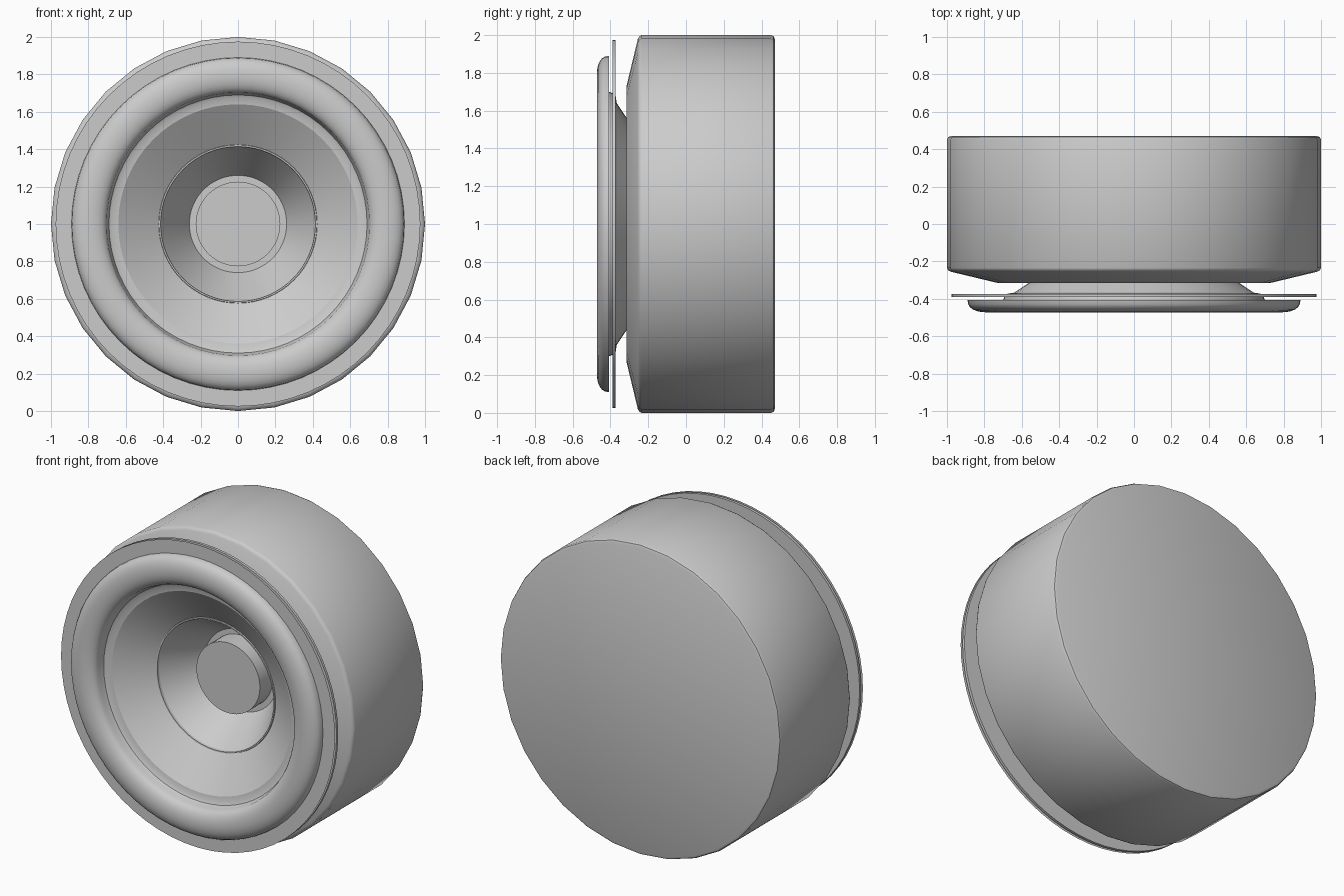
import bpy, bmesh, math

if "Cube" in bpy.data.objects:
    bpy.data.objects.remove(bpy.data.objects["Cube"])


def lathe(name, profile, sides, closed=False, angle=35):
    """Spin (radius, y) points around the horizontal axis at z = 1."""
    bm = bmesh.new()
    rings = []
    for r, y in profile:
        if r == 0:
            rings.append([bm.verts.new((0, y, 1))] * sides)
            continue
        rings.append([bm.verts.new((r * math.sin(2 * math.pi * i / sides), y,
                                    1 + r * math.cos(2 * math.pi * i / sides)))
                      for i in range(sides)])
    pairs = list(zip(rings, rings[1:]))
    if closed:
        pairs.append((rings[-1], rings[0]))
    for a, b in pairs:
        for i in range(sides):
            j = (i + 1) % sides
            corners = list(dict.fromkeys((a[i], a[j], b[j], b[i])))
            bm.faces.new(corners)
    bmesh.ops.recalc_face_normals(bm, faces=bm.faces)
    mesh = bpy.data.meshes.new(name)
    bm.to_mesh(mesh)
    bm.free()
    ob = bpy.data.objects.new(name, mesh)
    bpy.context.collection.objects.link(ob)
    bpy.ops.object.select_all(action='DESELECT')
    ob.select_set(True)
    bpy.context.view_layer.objects.active = ob
    bpy.ops.object.shade_smooth_by_angle(angle=math.radians(angle))
    return ob


# Drum housing: flat back, rounded rear edge, tapered open front
lathe("housing", [(0, 0.47), (0.98, 0.47), (0.994, 0.464), (1.0, 0.45),
                  (1.0, -0.235), (0.994, -0.247), (0.98, -0.255),
                  (0.73, -0.315)], 32)

# Thin mounting plate behind the surround
lathe("mounting_plate", [(0.70, -0.39), (0.975, -0.39),
                         (0.975, -0.373), (0.70, -0.373)], 64, closed=True)

# Rolled surround with a flat outer lip and a stepped inner edge
surround = [(0.975, -0.407), (0.89, -0.407)]
for k in range(1, 12):
    t = math.pi * k / 12
    surround.append((0.795 + 0.095 * math.cos(t),
                     -0.407 - 0.065 * math.sin(t) ** 0.8))
surround += [(0.70, -0.407), (0.69, -0.38), (0.675, -0.372), (0.64, -0.367)]
lathe("surround", surround, 64)

# Sloping cone down to the ring
lathe("cone", [(0.64, -0.367), (0.42, -0.22)], 64)

# Fine ridge around the steeper inner throat
lathe("throat_ring", [(0.424, -0.222), (0.422, -0.23),
                      (0.414, -0.23), (0.412, -0.215)], 64)
lathe("throat", [(0.412, -0.215), (0.26, 0.03), (0.0, 0.03)], 64)

# Central plug
lathe("centre_plug", [(0, -0.10), (0.226, -0.10), (0.226, 0.03)], 48)
